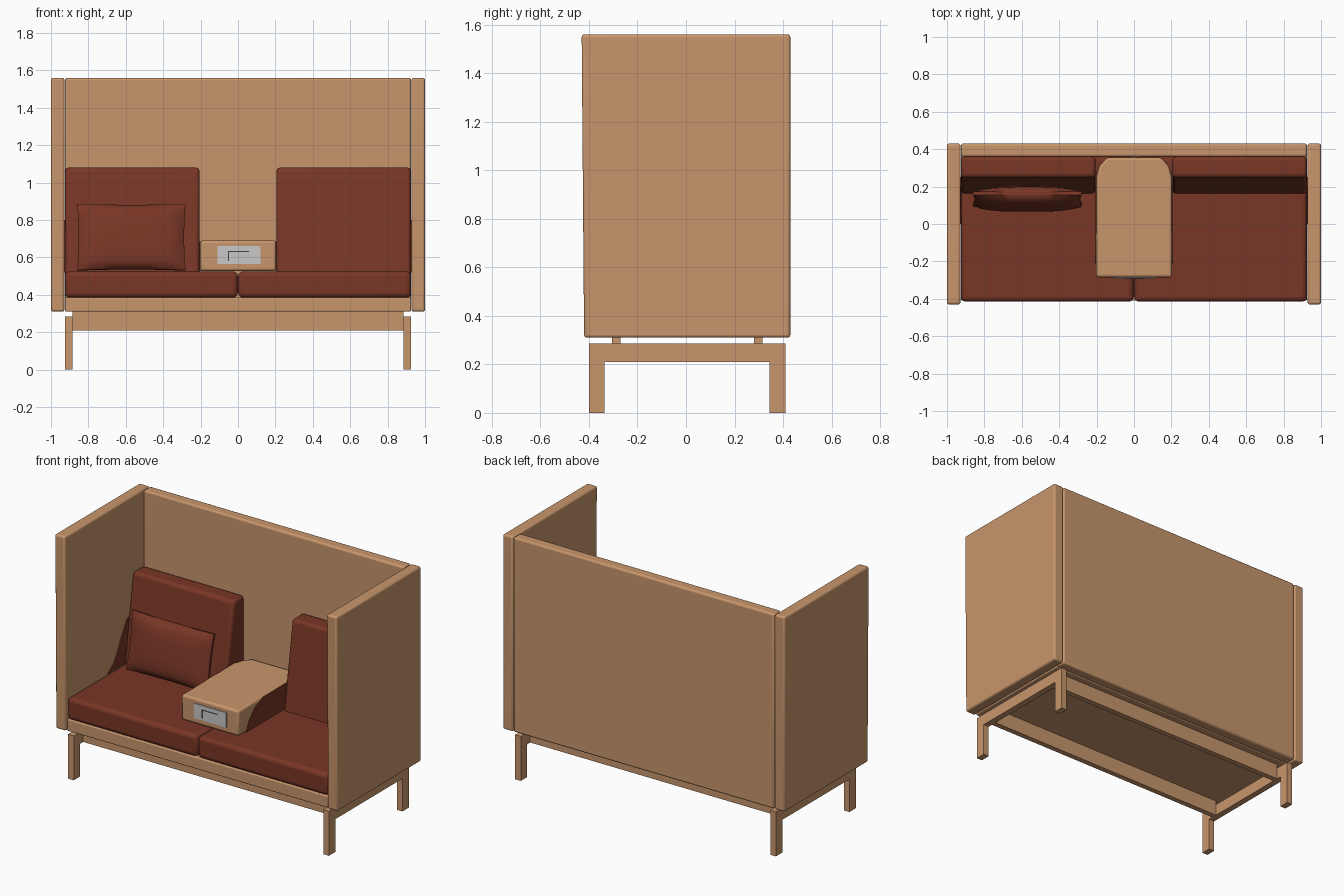
import bpy, bmesh, math
from mathutils import Matrix

cube = bpy.data.objects.get("Cube")
if cube:
    bpy.data.objects.remove(cube, do_unlink=True)


def material(name, rgb):
    m = bpy.data.materials.new(name)
    m.use_nodes = True
    color = (*rgb, 1)
    m.diffuse_color = color
    bsdf = m.node_tree.nodes["Principled BSDF"]
    bsdf.inputs["Base Color"].default_value = color
    bsdf.inputs["Roughness"].default_value = 0.8
    return m


TAN = material("tan fabric", (0.58, 0.305, 0.15))
RUST = material("rust upholstery", (0.19, 0.037, 0.019))
GREY = material("pale grey metal", (0.58, 0.58, 0.58))
DARK = material("dark slot", (0.06, 0.06, 0.06))


def finish(name, bm, mat, bevel=0, segments=3):
    bmesh.ops.recalc_face_normals(bm, faces=bm.faces)
    mesh = bpy.data.meshes.new(name)
    bm.to_mesh(mesh)
    bm.free()
    mesh.materials.append(mat)
    ob = bpy.data.objects.new(name, mesh)
    bpy.context.collection.objects.link(ob)
    if bevel:
        mod = ob.modifiers.new("Rounded edges", 'BEVEL')
        mod.width = bevel
        mod.segments = segments
        mod.limit_method = 'ANGLE'
    bpy.ops.object.select_all(action='DESELECT')
    ob.select_set(True)
    bpy.context.view_layer.objects.active = ob
    bpy.ops.object.shade_smooth_by_angle(angle=math.radians(40))
    return ob


def prism(name, outline, axis, lo, hi, mat, bevel=0):
    """Extrude an outline along x (points are y, z) or z (points are x, y)."""
    bm = bmesh.new()

    def place(p, d):
        return (d, *p) if axis == 'x' else (*p, d)
    face = bm.faces.new([bm.verts.new(place(p, lo)) for p in outline])
    top = bmesh.ops.extrude_face_region(bm, geom=[face])["geom"]
    shift = place((0, 0), hi - lo)
    bmesh.ops.translate(bm, vec=shift,
                        verts=[v for v in top if isinstance(v, bmesh.types.BMVert)])
    return finish(name, bm, mat, bevel)


def box(name, x, y, z, mat, bevel=0):
    outline = [(x[0], y[0]), (x[1], y[0]), (x[1], y[1]), (x[0], y[1])]
    return prism(name, outline, 'z', z[0], z[1], mat, bevel)


def span(side, a, b):
    return sorted((side * a, side * b))


SIDES = ((-1, "right"), (1, "left"))

# Privacy screens and upholstered base
box("back_screen", (-0.925, 0.925), (0.36, 0.43), (0.31, 1.56), TAN, 0.012)
box("seat_base", (-0.925, 0.925), (-0.41, 0.36), (0.31, 0.385), TAN, 0.006)
screen = [(-0.42, 0.31), (0.43, 0.31), (0.43, 1.56), (-0.43, 1.56)]
backrest = [(0.16, 0.5), (0.36, 0.5), (0.36, 1.08), (0.25, 1.08)]
flare = [(0.0, 0.52), (0.06, 0.56), (0.10, 0.62), (0.14, 0.70), (0.20, 0.80), (0.25, 0.80), (0.25, 0.52)]
flank = [(-0.21, 0.527), (-0.18, 0.59), (-0.12, 0.65), (-0.04, 0.685), (0.28, 0.685), (0.28, 0.527)]

for s, label in SIDES:
    prism(f"{label}_screen", screen, 'x', *span(s, 0.928, 1.0), TAN, 0.012)
    # Seat, back cushion and fitted side panels
    box(f"{label}_seat_cushion", span(s, 0.001, 0.925), (-0.415, 0.36),
        (0.385, 0.525), RUST, 0.025)
    inner = 0.205
    prism(f"{label}_back_cushion", backrest, 'x', *span(s, inner, 0.925), RUST, 0.02)
    prism(f"{label}_cushion_wing", flare, 'x', *span(s, 0.921, 0.928), RUST)
    prism(f"{label}_console_side", flank, 'x', *span(s, 0.2, 0.206), RUST)
    # Legs and side rail
    for tag, y in (("front", (-0.40, -0.335)), ("back", (0.345, 0.41))):
        box(f"{label}_{tag}_leg", span(s, 0.885, 0.925), y, (0, 0.285), TAN)
    box(f"{label}_side_rail", span(s, 0.885, 0.925), (-0.335, 0.345), (0.21, 0.285), TAN)

# Long rails under the base
for tag, y in (("front", (-0.305, -0.27)), ("back", (0.28, 0.315))):
    box(f"{tag}_rail", (-0.885, 0.885), y, (0.21, 0.312), TAN)

# Centre console with clipped rear corners and a socket plate
top = [(-0.203, -0.285), (0.203, -0.285), (0.203, 0.25), (0.185, 0.31), (0.145, 0.355),
       (-0.145, 0.355), (-0.185, 0.31), (-0.203, 0.25)]
prism("centre_console", top, 'z', 0.527, 0.69, TAN, 0.014)
box("socket_plate", (-0.11, 0.12), (-0.291, -0.284), (0.565, 0.66), GREY)
box("socket_slot", (-0.05, 0.06), (-0.293, -0.29), (0.63, 0.634), DARK)
box("socket_edge", (-0.053, -0.049), (-0.293, -0.29), (0.58, 0.634), DARK)

# Loose pillow: plump in the middle and pinched to a seam at the rim
bm = bmesh.new()
bmesh.ops.create_cube(bm, size=2)
bmesh.ops.subdivide_edges(bm, edges=bm.edges[:], cuts=15, use_grid_fill=True)
for v in bm.verts:
    u, w = v.co.x, v.co.z
    plump = max(0, (1 - abs(u) ** 3) * (1 - abs(w) ** 3)) ** 0.5
    v.co.y *= 0.009 + 0.046 * plump
    v.co.x = u * (0.29 - 0.012 * (1 - u * u) - 0.008 * (1 - w * w) * abs(u))
    v.co.z = w * (0.18 - 0.006 * (1 - u * u) * abs(w))
bmesh.ops.transform(bm, verts=bm.verts,
                    matrix=Matrix.Translation((-0.57, 0.133, 0.708)) @ Matrix.Rotation(math.radians(-10), 4, 'X'))
finish("pillow", bm, RUST)
